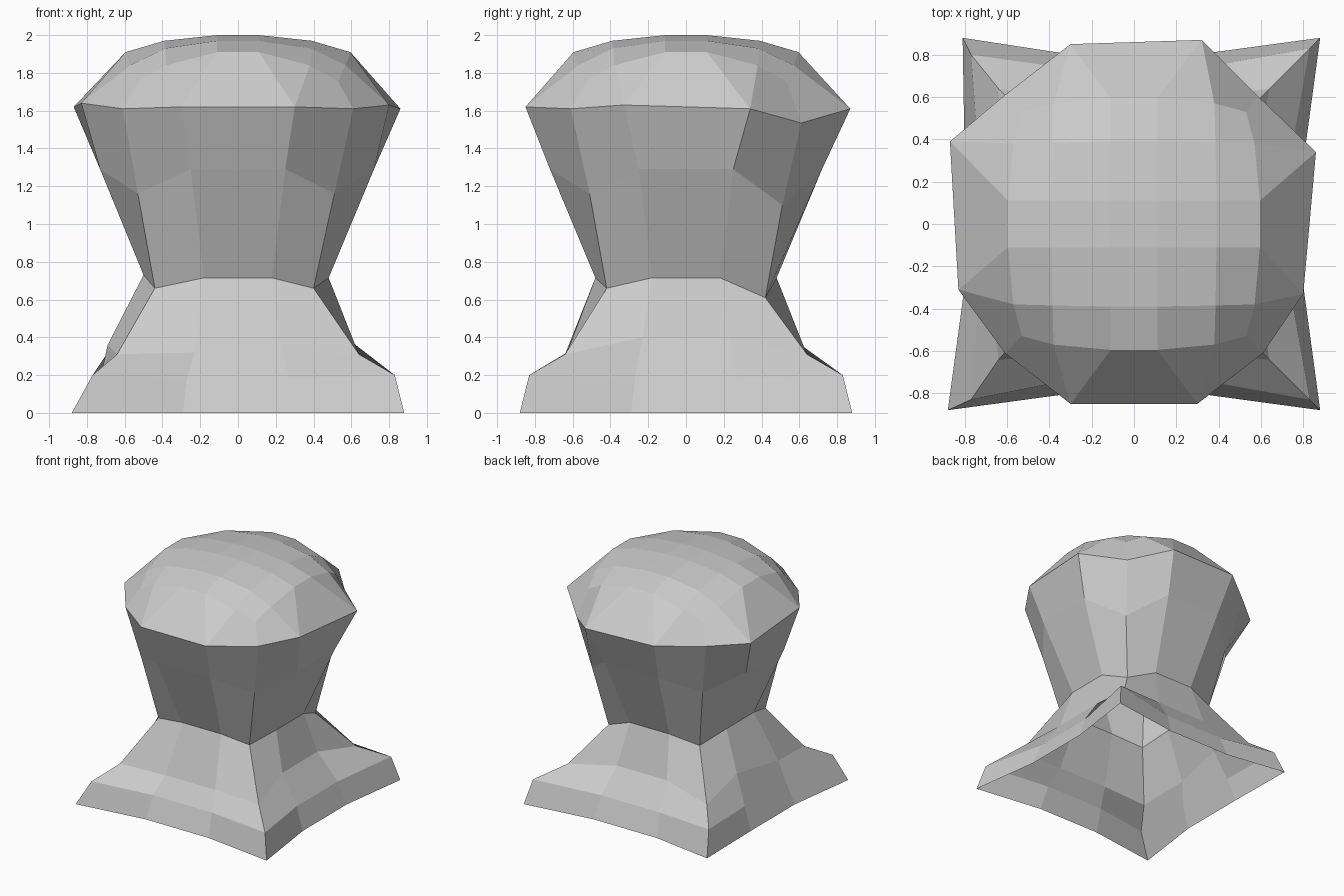
import bpy
import bmesh
from mathutils import Vector, Matrix
from math import pi

cube = bpy.data.objects.get("Cube")
if cube:
    bpy.data.objects.remove(cube, do_unlink=True)

stone = bpy.data.materials.new("grey_stone")
stone.use_nodes = True
colour = (0.6, 0.6, 0.6, 1)
stone.diffuse_color = colour
stone.node_tree.nodes["Principled BSDF"].inputs["Base Color"].default_value = colour

# Each level: corner reach, corner height, half width of side, side reach, side height
levels = [
    (0.88, 0.00, 0.29, 0.80, 0.00),   # foot
    (0.83, 0.20, 0.27, 0.73, 0.18),   # foot edge
    (0.64, 0.31, 0.23, 0.63, 0.32),   # slope
    (0.42, 0.66, 0.18, 0.48, 0.715),  # waist
    (0.51, 1.16, 0.25, 0.72, 1.29),   # chest
    (0.61, 1.61, 0.30, 0.85, 1.62),   # rim
]
# Uneven chips: (level, point) -> offset
chips = {
    (0, 9): (0.07, 0, 0),
    (1, 0): (0.06, 0, 0), (1, 9): (0.06, -0.03, 0),
    (2, 4): (-0.06, 0, 0.08), (2, 5): (-0.06, 0, 0.08),
    (2, 7): (0, -0.05, 0.06), (2, 8): (0, -0.05, 0.06),
    (2, 10): (0, 0, 0.09), (2, 11): (-0.06, 0, 0.04),
    (3, 0): (-0.02, 0, 0), (3, 3): (-0.02, 0, 0), (3, 6): (0, 0, -0.05),
    (3, 10): (-0.02, 0, 0.015), (3, 11): (-0.02, 0, 0.015),
    (4, 0): (-0.02, 0, 0), (4, 6): (0, 0, -0.06),
    (4, 10): (-0.01, 0, 0), (4, 11): (-0.01, 0, 0),
    (5, 4): (-0.05, -0.03, 0.01), (5, 5): (0.01, 0.04, -0.01),
    (5, 6): (-0.03, 0, -0.075), (5, 7): (0.02, 0.02, -0.01),
    (5, 10): (-0.02, 0.09, 0), (5, 11): (0.02, -0.01, 0.02),
}

bm = bmesh.new()


def ring(level, corner, corner_z, half, reach, side_z):
    """Four corners with two points along each side."""
    verts = []
    for k in range(4):
        turn = Matrix.Rotation(k * pi / 2, 3, 'Z')
        for p in ((-corner, -corner, corner_z), (-half, -reach, side_z), (half, -reach, side_z)):
            offset = Vector(chips.get((level, len(verts)), (0, 0, 0)))
            verts.append(bm.verts.new(turn @ Vector(p) + offset))
    return verts


# Body: loft through the levels, open underneath
rings = [ring(i, *lv) for i, lv in enumerate(levels)]
for low, high in zip(rings, rings[1:]):
    for i in range(12):
        j = (i + 1) % 12
        bm.faces.new((low[i], low[j], high[j], high[i]))

# Cap: domed grid, position and height looked up by distance from the middle lines
reach = {(0, 0): (0.11, 0.11, 2.0), (0, 1): (0.11, 0.39, 1.97), (0, 2): (0.11, 0.595, 1.91),
         (1, 1): (0.385, 0.385, 1.93), (1, 2): (0.38, 0.57, 1.84), (2, 2): (0.53, 0.53, 1.755)}
grid = []
for j in range(6):
    row = []
    for i in range(6):
        u, v = (n - 3 if n > 2 else 2 - n for n in (i, j))
        near, far, z = reach[min(u, v), max(u, v)]
        x, y = (near, far) if u <= v else (far, near)
        row.append(bm.verts.new((x if i > 2 else -x, y if j > 2 else -y, z)))
    grid.append(row)
for j in range(5):
    for i in range(5):
        bm.faces.new((grid[j][i], grid[j][i + 1], grid[j + 1][i + 1], grid[j + 1][i]))

# Shoulder panels from rim to cap
edge = grid[0][:5] + [r[5] for r in grid[:5]] + grid[5][:0:-1] + [r[0] for r in grid[:0:-1]]
rim = rings[-1]
for k in range(4):
    a, b, c, d = (rim[(3 * k + n) % 12] for n in range(4))
    e = [edge[(5 * k + n) % 20] for n in range(6)]
    for face in ((a, b, e[1], e[0]), (b, e[2], e[1]), (b, c, e[3], e[2]),
                 (c, e[4], e[3]), (c, d, e[5], e[4])):
        bm.faces.new(face)

mesh = bpy.data.meshes.new("rock_pillar")
bm.to_mesh(mesh)
bm.free()
mesh.materials.append(stone)
rock = bpy.data.objects.new("rock_pillar", mesh)
bpy.context.collection.objects.link(rock)
